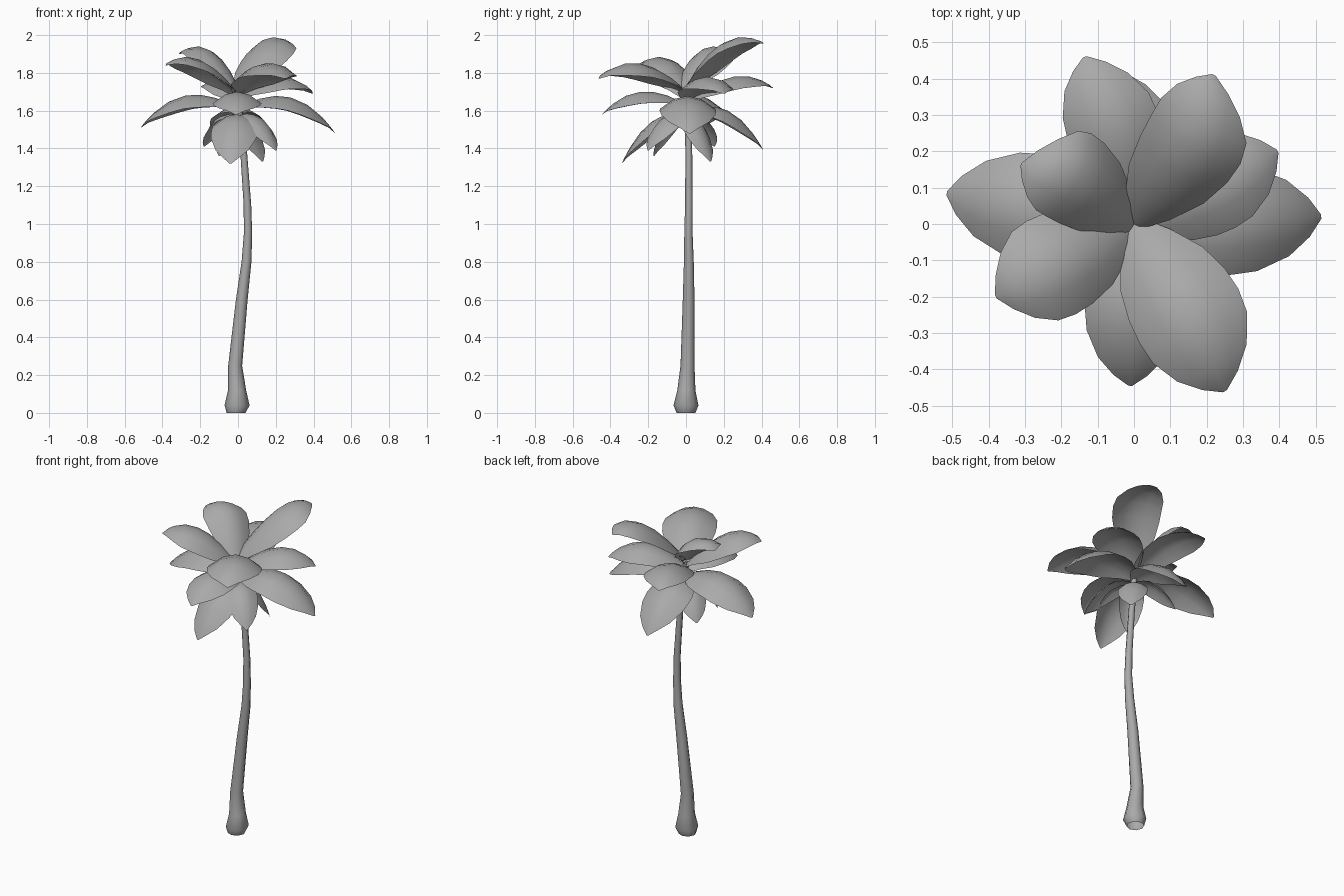
import bpy, bmesh, math
from mathutils import Vector

cube = bpy.data.objects.get("Cube")
if cube:
    bpy.data.objects.remove(cube)

grey = bpy.data.materials.new("plain grey")
grey.use_nodes = True
grey.diffuse_color = (0.4, 0.4, 0.4, 1)
grey.node_tree.nodes["Principled BSDF"].inputs["Base Color"].default_value = grey.diffuse_color


def build(name, rows, closed, angle):
    # Bridge neighbouring rows of points with quads and shade the result
    bm = bmesh.new()
    grid = [[bm.verts.new(p) for p in row] for row in rows]
    for a, b in zip(grid, grid[1:]):
        n = len(a)
        for i in range(n if closed else n - 1):
            j = (i + 1) % n
            bm.faces.new((a[i], a[j], b[j], b[i]))
    mesh = bpy.data.meshes.new(name)
    bm.to_mesh(mesh)
    bm.free()
    mesh.materials.append(grey)
    obj = bpy.data.objects.new(name, mesh)
    bpy.context.collection.objects.link(obj)
    bpy.ops.object.select_all(action="DESELECT")
    obj.select_set(True)
    bpy.context.view_layer.objects.active = obj
    bpy.ops.object.shade_smooth_by_angle(angle=math.radians(angle))


# Curved trunk, open at the foot: (x, y, z, radius)
TRUNK = [(-0.01, 0, 0, 0.05), (-0.005, 0, 0.04, 0.066), (-0.005, 0.002, 0.12, 0.048),
         (-0.015, 0.008, 0.25, 0.037), (0.02, 0.014, 0.6, 0.031), (0.045, 0.015, 0.8, 0.026),
         (0.053, 0.013, 0.95, 0.022), (0.05, 0.015, 1.1, 0.02), (0.03, 0.015, 1.38, 0.018),
         (0.01, 0.01, 1.55, 0.018), (0, 0, 1.68, 0.016)]
SIDES = 8
build("trunk", [[(x + r * math.cos(math.tau * i / SIDES), y + r * math.sin(math.tau * i / SIDES), z)
                 for i in range(SIDES)] for x, y, z, r in TRUNK], True, 50)

# Relative half width of a leaf from stem to tip
OUTLINE = [(0, 0.2), (0.08, 0.5), (0.2, 0.83), (0.35, 0.97), (0.5, 1), (0.68, 0.95),
           (0.85, 0.7), (0.94, 0.36), (1, 0.04)]


def leaf(name, tip, mid_z, base_z, half_width, sway=0):
    # Arched oval along a curved midrib; sway bends the midrib sideways
    tip = Vector(tip)
    base = Vector((0, 0, base_z))
    side = Vector((-tip.y, tip.x, 0)).normalized()
    mid = Vector((tip.x * 0.54, tip.y * 0.54, mid_z)) + side * sway
    ctrl = 2 * mid - (base + tip) / 2
    rows = []
    for t, w in OUTLINE:
        p = (1 - t) ** 2 * base + 2 * t * (1 - t) * ctrl + t * t * tip
        tangent = (1 - t) * (ctrl - base) + t * (tip - ctrl)
        up = tangent.cross(side).normalized()
        rows.append([p + side * (half_width * w * s) - up * (0.48 * half_width * w * w * s * s)
                     for s in (-1, -0.5, 0, 0.5, 1)])
    build(name, [row[::-1] for row in rows], False, 40)


# Crown of leaves: name, tip, middle height, stem height, half width, sway
LEAVES = [
    ("top_back_leaf", (0.22, 0.41, 1.955), 1.96, 1.7, 0.14, -0.04),
    ("top_front_leaf", (0.25, -0.46, 1.77), 1.85, 1.69, 0.155, 0.012),
    ("top_right_leaf", (-0.31, 0.165, 1.9), 1.92, 1.7, 0.13, -0.035),
    ("upper_right_leaf", (-0.38, -0.2, 1.84), 1.87, 1.67, 0.145),
    ("upper_left_leaf", (0.395, 0.2, 1.69), 1.78, 1.66, 0.135),
    ("middle_back_leaf", (-0.135, 0.46, 1.72), 1.78, 1.64, 0.13, -0.02),
    ("middle_front_leaf", (-0.01, -0.445, 1.58), 1.7, 1.63, 0.13),
    ("middle_right_leaf", (-0.515, 0.085, 1.51), 1.68, 1.61, 0.15),
    ("middle_left_leaf", (0.515, 0.02, 1.48), 1.67, 1.61, 0.15),
    ("low_back_leaf", (-0.02, 0.41, 1.39), 1.6, 1.59, 0.14),
    ("low_front_leaf", (-0.04, -0.34, 1.32), 1.54, 1.57, 0.125),
    ("small_front_left_leaf", (0.2, -0.2, 1.39), 1.56, 1.57, 0.09),
    ("small_back_left_leaf", (0.13, 0.13, 1.33), 1.52, 1.56, 0.085),
    ("small_back_right_leaf", (-0.18, 0.15, 1.41), 1.56, 1.57, 0.085),
    ("small_front_right_leaf", (-0.1, -0.17, 1.36), 1.54, 1.56, 0.07),
]
for spec in LEAVES:
    leaf(*spec)
